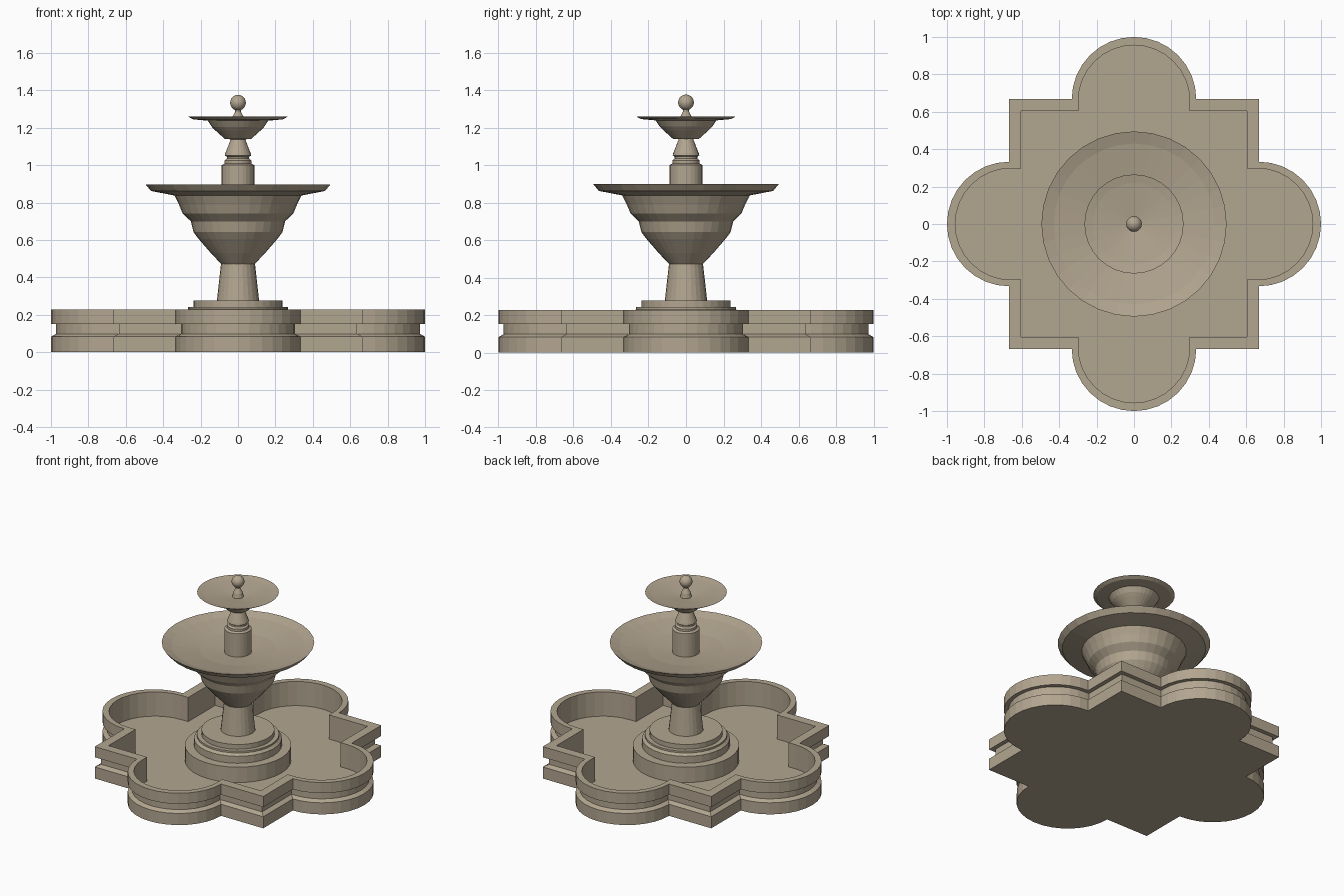
import bpy, bmesh, math

if "Cube" in bpy.data.objects:
    bpy.data.objects.remove(bpy.data.objects["Cube"])

stone = bpy.data.materials.new("warm_grey_stone")
stone.diffuse_color = (0.45, 0.38, 0.28, 1)
stone.use_nodes = True
stone.node_tree.nodes["Principled BSDF"].inputs["Base Color"].default_value = stone.diffuse_color


def finish(name, bm):
    bmesh.ops.remove_doubles(bm, verts=bm.verts, dist=0.0005)
    bmesh.ops.recalc_face_normals(bm, faces=bm.faces)
    me = bpy.data.meshes.new(name)
    bm.to_mesh(me)
    bm.free()
    me.materials.append(stone)
    ob = bpy.data.objects.new(name, me)
    bpy.context.collection.objects.link(ob)
    return ob


def loft(name, rings):
    """Skin closed rings of equal length and cap both ends."""
    bm = bmesh.new()
    loops = [[bm.verts.new(p) for p in ring] for ring in rings]
    n = len(loops[0])
    for a, b in zip(loops, loops[1:]):
        for i in range(n):
            j = (i + 1) % n
            bm.faces.new((a[i], a[j], b[j], b[i]))
    bm.faces.new(loops[0])
    bm.faces.new(loops[-1])
    return finish(name, bm)


def lathe(name, profile, sides=24):
    """Turn (radius, z) points about the z axis."""
    return loft(name, [[(r * math.cos(2 * math.pi * i / sides),
                         r * math.sin(2 * math.pi * i / sides), z)
                        for i in range(sides)] for r, z in profile])


def outline(z, s, r, c, steps=16):
    """Square of half-width s with a round lobe (radius r, centre c) per side."""
    side = [(s, -s), (s, -r)]
    side += [(c + r * math.cos(t), r * math.sin(t)) for t in
             [math.pi * (k / steps - 0.5) for k in range(steps + 1)]]
    side += [(s, r)]
    pts = []
    for q in range(4):
        for x, y in side:
            for _ in range(q):
                x, y = -y, x
            pts.append((x, y, z))
    return pts


# Lobed pool: moulded outer wall, rim, inner wall and floor
full = (0.667, 0.333, 0.667)
neck = (0.637, 0.305, 0.667)
inner = (0.603, 0.298, 0.658)
loft("pool_basin", [outline(0, *full), outline(0.083, *full),
                    outline(0.098, *neck), outline(0.152, *neck),
                    outline(0.152, *full), outline(0.228, *full),
                    outline(0.228, *inner), outline(0.055, *inner)])

# Stepped plinth
lathe("plinth", [(0.345, 0.05), (0.345, 0.165), (0.285, 0.165), (0.285, 0.215),
                 (0.267, 0.23), (0.267, 0.243), (0.237, 0.243), (0.237, 0.277)], 32)

# Tapered stem
lathe("stem", [(0.113, 0.275), (0.09, 0.48)])

# Large bowl with shallow inside
lathe("large_bowl", [(0.09, 0.472), (0.145, 0.53), (0.21, 0.605), (0.238, 0.642),
                     (0.252, 0.70), (0.296, 0.742), (0.316, 0.79), (0.34, 0.838),
                     (0.465, 0.862), (0.495, 0.898), (0.43, 0.878),
                     (0.25, 0.847), (0.08, 0.832)], 32)

# Upper column with collar
lathe("upper_column", [(0.088, 0.825), (0.088, 1.0), (0.072, 1.008), (0.072, 1.025),
                       (0.06, 1.035), (0.06, 1.045), (0.071, 1.052), (0.068, 1.063),
                       (0.036, 1.145)])

# Small dish
lathe("small_dish", [(0.036, 1.138), (0.07, 1.14), (0.12, 1.185), (0.14, 1.205),
                     (0.162, 1.238), (0.24, 1.245), (0.265, 1.259),
                     (0.22, 1.25), (0.03, 1.226)], 32)

# Finial stem and ball
lathe("finial_stem", [(0.038, 1.222), (0.03, 1.258), (0.016, 1.285), (0.018, 1.31)], 16)
bm = bmesh.new()
bmesh.ops.create_uvsphere(bm, u_segments=20, v_segments=12, radius=0.042)
bmesh.ops.translate(bm, verts=bm.verts, vec=(0, 0, 1.334))
ball = finish("finial_ball", bm)
for p in ball.data.polygons:
    p.use_smooth = True
